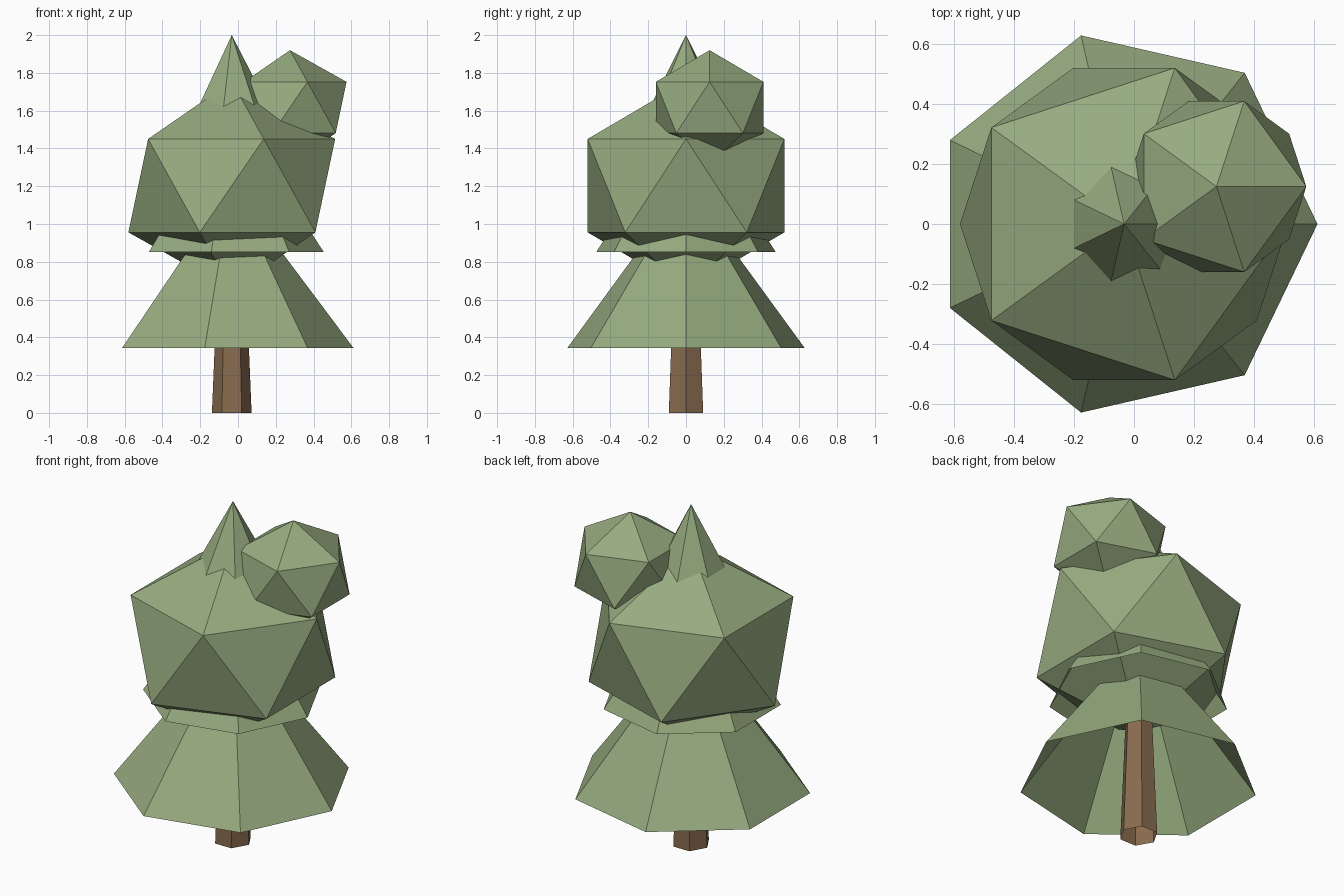
import bpy, bmesh, math

if "Cube" in bpy.data.objects:
    bpy.data.objects.remove(bpy.data.objects["Cube"])

CX = -0.033  # the tree axis sits slightly left of the centre


def material(name, rgb):
    m = bpy.data.materials.new(name)
    m.diffuse_color = (*rgb, 1)
    m.use_nodes = True
    m.node_tree.nodes["Principled BSDF"].inputs["Base Color"].default_value = m.diffuse_color
    return m


green = material("leaf green", (0.307, 0.407, 0.214))
brown = material("bark brown", (0.243, 0.147, 0.078))


def finish(name, bm, mat):
    bmesh.ops.recalc_face_normals(bm, faces=bm.faces)
    me = bpy.data.meshes.new(name)
    bm.to_mesh(me)
    bm.free()
    me.materials.append(mat)
    ob = bpy.data.objects.new(name, me)
    bpy.context.collection.objects.link(ob)
    return ob


def open_cone(name, sides, r0, z0, r1, z1, mat):
    """Cone or tapered tube without end caps; first corner points to +x."""
    bm = bmesh.new()

    def ring(r, z):
        return [bm.verts.new((CX + r * math.cos(math.tau * i / sides),
                              r * math.sin(math.tau * i / sides), z))
                for i in range(sides)]

    low = ring(r0, z0)
    high = ring(r1, z1) if r1 > 0 else [bm.verts.new((CX, 0, z1))]
    for i in range(sides):
        j = (i + 1) % sides
        if r1 > 0:
            bm.faces.new((low[i], low[j], high[j], high[i]))
        else:
            bm.faces.new((low[i], low[j], high[0]))
    return finish(name, bm, mat)


def leaf_ball(name, loc, r, rz):
    """Squashed 20-sided ball."""
    bm = bmesh.new()
    bmesh.ops.create_icosphere(bm, subdivisions=1, radius=1)
    bmesh.ops.scale(bm, vec=(r, r, rz), verts=bm.verts)
    bmesh.ops.translate(bm, vec=loc, verts=bm.verts)
    return finish(name, bm, green)


# Trunk
open_cone("trunk", 6, 0.105, 0.0, 0.072, 0.8, brown)

# Three stacked foliage skirts
for name, r, z0, z1 in (("lower_skirt", 0.645, 0.343, 1.205),
                        ("middle_skirt", 0.487, 0.852, 1.60),
                        ("top_spike", 0.33, 1.36, 2.0)):
    open_cone(name, 7, r, z0, 0, z1, green)

# Foliage balls
leaf_ball("large_leaf_ball", (CX, 0, 1.203), 0.612, 0.553)
leaf_ball("small_leaf_ball", (0.275, 0.125, 1.617), 0.335, 0.303)
